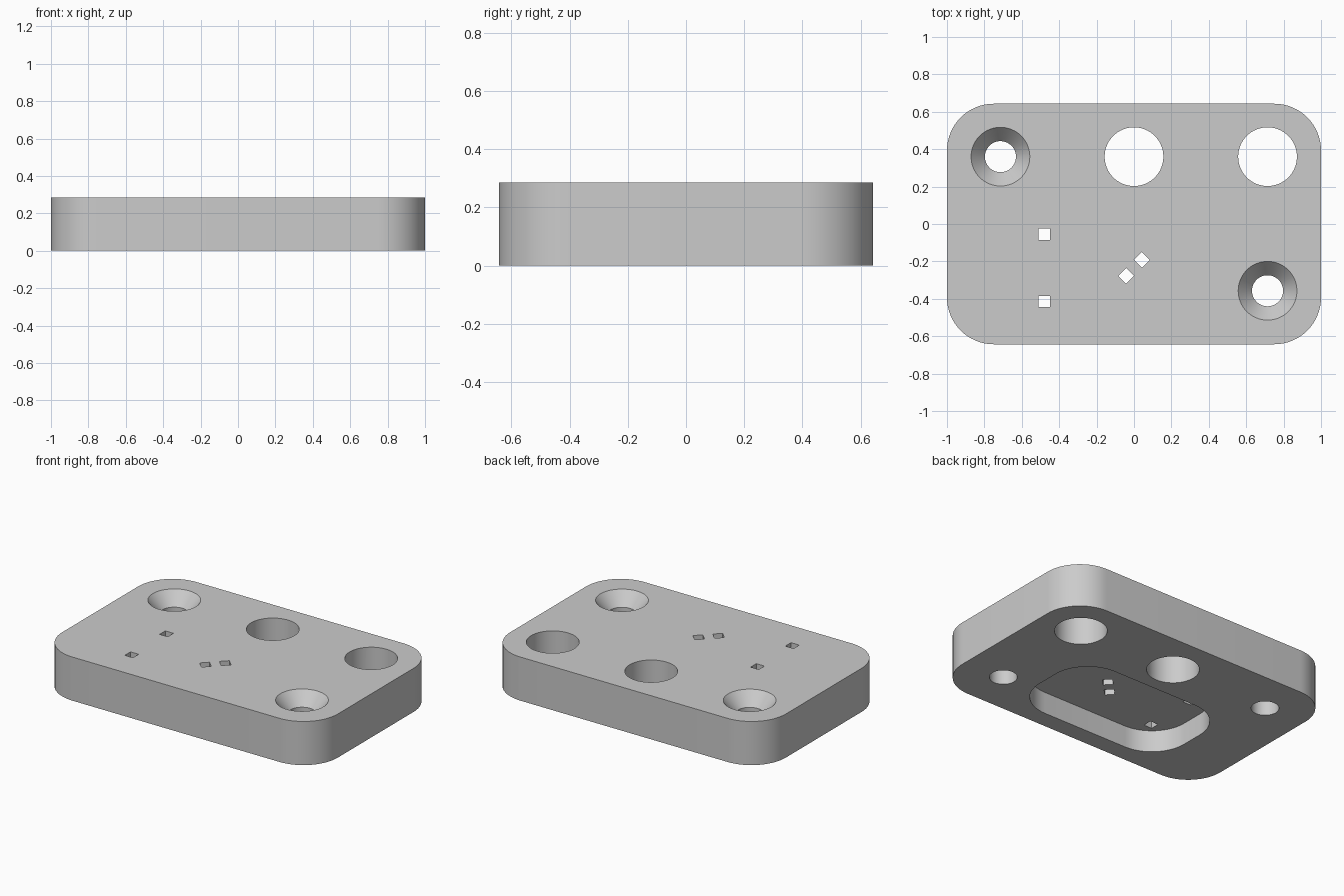
import bpy
import math

cube = bpy.data.objects.get("Cube")
if cube:
    bpy.data.objects.remove(cube, do_unlink=True)

grey = bpy.data.materials.new("light_grey")
grey.use_nodes = True
colour = (0.6, 0.6, 0.6, 1)
grey.diffuse_color = colour
grey.node_tree.nodes["Principled BSDF"].inputs["Base Color"].default_value = colour

HEIGHT = 0.286
STEPS = 16


def prism(name, rings):
    """Closed solid from a stack of equal-length outlines, each (points, z)."""
    n = len(rings[0][0])
    verts = [(x, y, z) for pts, z in rings for x, y in pts]
    faces = [list(range(n))[::-1], list(range(len(verts) - n, len(verts)))]
    for k in range(len(rings) - 1):
        for i in range(n):
            j = (i + 1) % n
            faces.append([k * n + i, k * n + j, (k + 1) * n + j, (k + 1) * n + i])
    mesh = bpy.data.meshes.new(name)
    mesh.from_pydata(verts, [], faces)
    mesh.materials.append(grey)
    obj = bpy.data.objects.new(name, mesh)
    bpy.context.collection.objects.link(obj)
    return obj


def rounded_rect(cx, cy, half_x, half_y, r):
    pts = []
    for q, (sx, sy) in enumerate([(1, 1), (-1, 1), (-1, -1), (1, -1)]):
        for i in range(STEPS + 1):
            a = (q + i / STEPS) * math.pi / 2
            pts.append((cx + sx * (half_x - r) + r * math.cos(a),
                        cy + sy * (half_y - r) + r * math.sin(a)))
    return pts


def circle(cx, cy, r, sides=64, turn=0.0):
    return [(cx + r * math.cos(turn + math.tau * i / sides),
             cy + r * math.sin(turn + math.tau * i / sides)) for i in range(sides)]


# Plate with rounded corners
outline = rounded_rect(0, 0, 1, 0.643, 0.25)
plate = prism("plate", [(outline, 0), (outline, HEIGHT)])

cutters = []

# Pocket in the underside
pocket = rounded_rect(-0.06, -0.203, 0.56, 0.323, 0.25)
cutters.append(prism("pocket_cutter", [(pocket, -0.1), (pocket, HEIGHT / 2)]))

# Plain round holes
for x in (0, 0.714):
    ring = circle(x, 0.36, 0.157)
    cutters.append(prism("hole_cutter", [(ring, -0.1), (ring, HEIGHT + 0.1)]))

# Countersunk screw holes
for x, y in ((-0.714, 0.36), (0.714, -0.357)):
    narrow, wide = circle(x, y, 0.083), circle(x, y, 0.157)
    cutters.append(prism("screw_hole_cutter", [
        (narrow, -0.1), (narrow, HEIGHT - 0.085), (wide, HEIGHT), (wide, HEIGHT + 0.1)]))

# Small square slots into the pocket: two upright, two turned
for x, y, turn in ((-0.48, -0.055, math.pi / 4), (-0.48, -0.415, math.pi / 4),
                   (0.042, -0.192, 0), (-0.042, -0.277, 0)):
    ring = circle(x, y, 0.042, 4, turn)
    cutters.append(prism("slot_cutter", [(ring, 0.05), (ring, HEIGHT + 0.1)]))

bpy.context.view_layer.objects.active = plate
plate.select_set(True)
for cutter in cutters:
    mod = plate.modifiers.new("cut", "BOOLEAN")
    mod.operation = "DIFFERENCE"
    mod.solver = "EXACT"
    mod.object = cutter
    bpy.ops.object.modifier_apply(modifier=mod.name)
for cutter in cutters:
    bpy.data.objects.remove(cutter, do_unlink=True)

bpy.ops.object.shade_smooth_by_angle(angle=math.radians(30))
